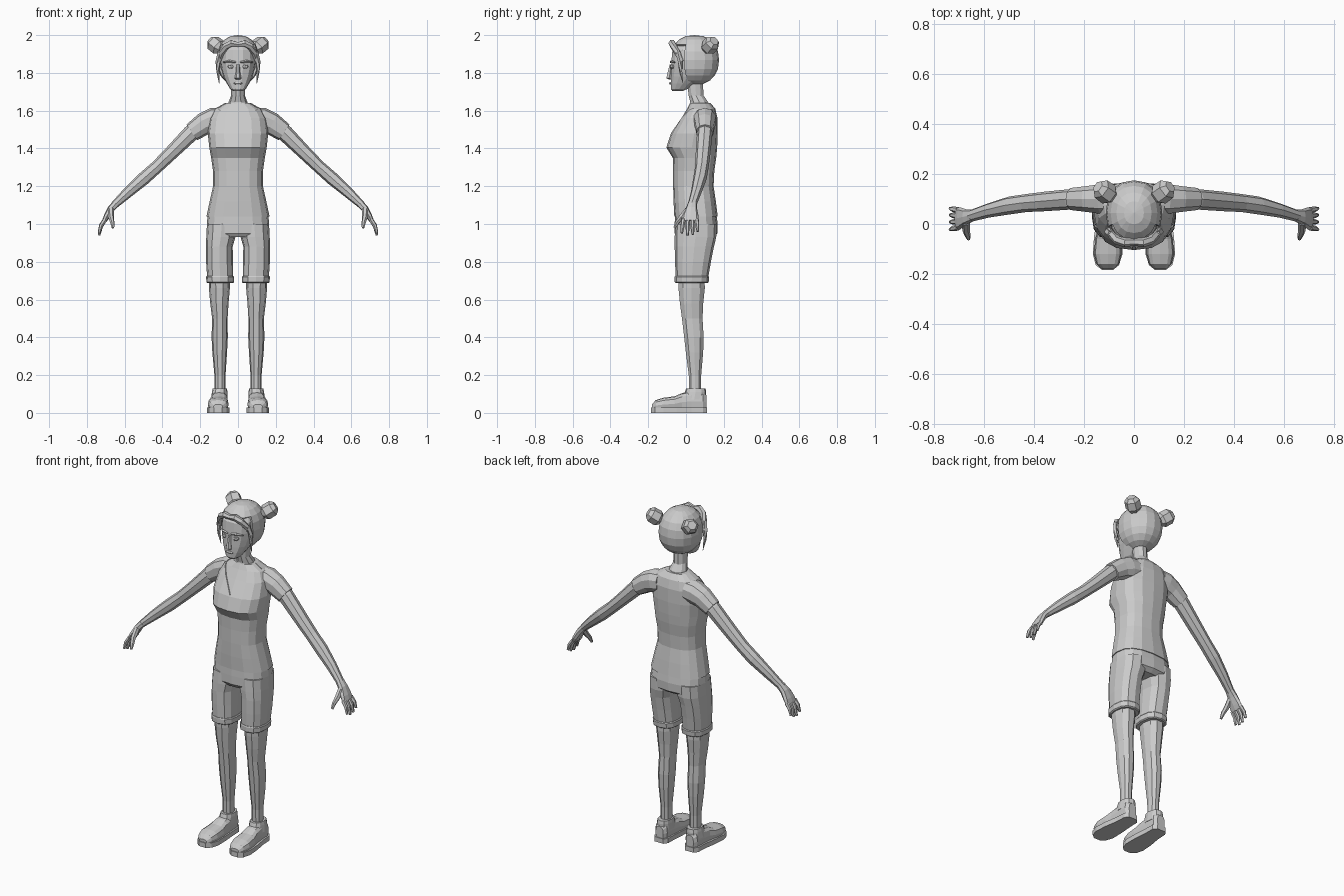
import bpy, bmesh, math
from mathutils import Vector as V

grey = bpy.data.materials.new("plain_grey")
grey.diffuse_color = (0.6, 0.6, 0.6, 1)


def finish(name, bm, mirror=False):
    bmesh.ops.recalc_face_normals(bm, faces=bm.faces)
    me = bpy.data.meshes.new(name)
    bm.to_mesh(me)
    bm.free()
    me.materials.append(grey)
    ob = bpy.data.objects.new(name, me)
    bpy.context.collection.objects.link(ob)
    if mirror:
        ob.modifiers.new("mirror", 'MIRROR')
    return ob


def power(t, p):
    return math.copysign(abs(t) ** (2 / p), t)


def loft(name, rings, n=12, p=2.0, mirror=False):
    """Skin a list of (centre, u, v) superellipse rings and cap the ends."""
    bm = bmesh.new()
    loops = []
    for c, u, v in rings:
        angles = [2 * math.pi * i / n for i in range(n)]
        loops.append([bm.verts.new(V(c) + V(u) * power(math.cos(a), p) + V(v) * power(math.sin(a), p))
                      for a in angles])
    for a, b in zip(loops, loops[1:]):
        for i in range(n):
            j = (i + 1) % n
            bm.faces.new((a[i], a[j], b[j], b[i]))
    bm.faces.new(loops[0])
    bm.faces.new(loops[-1])
    return finish(name, bm, mirror)


def level(z, x0, x1, y0, y1):
    """Horizontal ring from its extents."""
    return (((x0 + x1) / 2, (y0 + y1) / 2, z), ((x1 - x0) / 2, 0, 0), (0, (y1 - y0) / 2, 0))


def centred(rows, grow=0.0):
    return [level(z, -w - grow, w + grow, f - grow, b + grow) for z, w, f, b in rows]


def limb(rows):
    """Rings along a path of (x, y, z, radius, depth radius), tilted in the xz plane."""
    out = []
    for i, (x, y, z, r, d) in enumerate(rows):
        a, b = rows[max(i - 1, 0)], rows[min(i + 1, len(rows) - 1)]
        t = V((b[0] - a[0], 0, b[2] - a[2])).normalized()
        out.append(((x, y, z), (-t.z * r, 0, t.x * r), (0, d, 0)))
    return out


def tube(name, pts, radii, n=6, mirror=False):
    """Round tube through points."""
    rings = []
    for i, c in enumerate(pts):
        t = V(pts[min(i + 1, len(pts) - 1)]) - V(pts[max(i - 1, 0)])
        q = t.to_track_quat('Z', 'Y')
        rings.append((c, q @ V((radii[i], 0, 0)), q @ V((0, radii[i], 0))))
    return loft(name, rings, n, mirror=mirror)


# Shirt body with a V neckline
trunk = [(1.04, .167, -.062, .168), (1.12, .15, -.066, .158), (1.20, .132, -.068, .146),
         (1.28, .132, -.068, .15), (1.35, .142, -.07, .16), (1.405, .152, -.104, .165),
         (1.48, .16, -.08, .168), (1.56, .15, -.03, .167), (1.61, .122, 0, .155),
         (1.64, .07, .015, .13)]
shirt = loft("shirt", centred(trunk), 16, 2.5)
bm = bmesh.new()
outline = [(0, 1.485), (.11, 1.62), (.11, 1.72), (-.11, 1.72), (-.11, 1.62)]
f = bm.faces.new([bm.verts.new((x, -.3, z)) for x, z in outline])
ext = bmesh.ops.extrude_face_region(bm, geom=[f])
bmesh.ops.translate(bm, vec=(0, .37, 0), verts=[g for g in ext["geom"] if isinstance(g, bmesh.types.BMVert)])
cutter = finish("neckline_cutter", bm)
cutter.hide_render = True
cutter.hide_viewport = True
cut = shirt.modifiers.new("neckline", 'BOOLEAN')
cut.operation, cut.object, cut.solver = 'DIFFERENCE', cutter, 'EXACT'

# Skin under the neckline, and the neck
loft("chest", centred(trunk[5:], -.006), 16, 2.5)
loft("neck", centred([(1.59, .065, .01, .135), (1.645, .05, .02, .12), (1.68, .037, .012, .095),
                      (1.78, .037, .0, .09)]), 10)

# Sleeves and arms
loft("sleeve", limb([(.085, .1, 1.555, .062, .06), (.13, .1, 1.55, .066, .062),
                     (.18, .1, 1.53, .06, .054), (.245, .1, 1.485, .05, .046)]), 10, 2.2, True)
loft("arm", limb([(.20, .1, 1.515, .044, .04), (.25, .099, 1.48, .044, .041),
                  (.36, .09, 1.37, .037, .039), (.43, .084, 1.302, .034, .036),
                  (.50, .074, 1.24, .035, .036), (.58, .055, 1.17, .029, .029),
                  (.655, .032, 1.10, .02, .024)]), 8, 2.2, True)

# Hands
loft("palm", limb([(.645, .034, 1.11, .02, .024), (.672, .028, 1.08, .019, .031),
                   (.695, .023, 1.04, .016, .044), (.708, .021, 1.015, .012, .046)]), 8, 2.6, True)
for i, (y0, y1, drop) in enumerate([(.056, .062, .02), (.033, .036, .004), (.009, .008, 0), (-.014, -.022, .012)]):
    tube(f"finger_{i + 1}", [(.704, y0, 1.022), (.725, (y0 + y1) / 2, .985 + drop / 2), (.735, y1, .94 + drop)],
         [.0125, .011, .007], 6, True)
tube("thumb", [(.672, .008, 1.075), (.672, -.025, 1.035), (.666, -.045, 1.01), (.662, -.06, .98)],
     [.017, .015, .012, .007], 6, True)

# Shorts
loft("shorts_hips", centred([(1.055, .16, -.058, .16), (1.0, .165, -.06, .168), (.95, .166, -.06, .166),
                             (.93, .15, -.045, .14)]), 16, 2.6)
loft("shorts_leg", [level(1.0, .008, .164, -.057, .162), level(.93, .014, .168, -.06, .16),
                    level(.88, .028, .169, -.06, .148), level(.80, .027, .169, -.058, .132),
                    level(.70, .026, .162, -.054, .115)], 12, 2.5, True)
loft("shorts_cuff", [level(.725, .024, .165, -.058, .119), level(.72, .02, .169, -.061, .123),
                     level(.692, .021, .167, -.06, .12), level(.687, .027, .161, -.054, .114)], 12, 2.5, True)

# Legs
loft("leg", [level(.75, .045, .155, -.045, .10), level(.66, .043, .154, -.043, .103),
             level(.58, .05, .147, -.035, .094), level(.50, .055, .137, -.024, .09),
             level(.40, .054, .14, -.012, .096), level(.32, .058, .136, -.003, .093),
             level(.20, .066, .125, .013, .082), level(.09, .066, .126, .016, .08)], 10, 2.2, True)

# Shoes, lofted from heel to toe, plus soles and ankle collars
def across(y, x0, x1, z0, z1):
    return (((x0 + x1) / 2, y, (z0 + z1) / 2), ((x1 - x0) / 2, 0, 0), (0, 0, (z1 - z0) / 2))


loft("shoe", [across(.108, .075, .125, .015, .095), across(.09, .06, .139, .008, .112),
              across(.03, .057, .142, .008, .115), across(-.02, .054, .146, .008, .105),
              across(-.06, .05, .155, .008, .088), across(-.12, .05, .16, .008, .08),
              across(-.16, .06, .15, .01, .068), across(-.18, .08, .13, .012, .045)], 12, 2.8, True)
bm = bmesh.new()
side = [(.112, .072, .128), (.09, .055, .144), (.03, .053, .147), (-.05, .047, .16), (-.12, .046, .165),
        (-.165, .06, .153), (-.185, .085, .126)]
pts = [(b, y) for y, a, b in side] + [(a, y) for y, a, b in reversed(side)]
f = bm.faces.new([bm.verts.new((x, y, 0)) for x, y in pts])
ext = bmesh.ops.extrude_face_region(bm, geom=[f])
bmesh.ops.translate(bm, vec=(0, 0, .028), verts=[g for g in ext["geom"] if isinstance(g, bmesh.types.BMVert)])
finish("sole", bm, True)
loft("shoe_collar", [level(.07, .055, .143, -.02, .106), level(.11, .056, .138, -.006, .107),
                     level(.128, .058, .134, .0, .104)], 12, 2.3, True)

# Head and face
loft("head", centred([(1.703, .024, -.072, -.02), (1.715, .042, -.081, .01), (1.745, .06, -.082, .05),
                      (1.78, .078, -.082, .105), (1.82, .09, -.08, .13), (1.86, .097, -.08, .145),
                      (1.92, .094, -.074, .14), (1.96, .07, -.04, .11), (1.98, .04, -.01, .08)]), 14, 2.4)
loft("nose", centred([(1.765, .012, -.09, -.07), (1.772, .018, -.106, -.07), (1.80, .012, -.1, -.07),
                      (1.845, .008, -.088, -.07)]), 6)
loft("lips", centred([(1.738, .014, -.086, -.07), (1.745, .024, -.09, -.07), (1.753, .014, -.086, -.07)]), 8)
loft("eye", [level(1.822, .03, .046, -.083, -.06), level(1.832, .02, .056, -.086, -.055),
             level(1.842, .028, .05, -.084, -.06)], 8, mirror=True)
tube("eyebrow", [(.012, -.081, 1.856), (.045, -.078, 1.862), (.078, -.058, 1.856)], [.005, .007, .003], 4, True)

# Hair cap: a sphere opened over the face, with thickness
bm = bmesh.new()
bmesh.ops.create_uvsphere(bm, u_segments=16, v_segments=10, radius=1)
for v in bm.verts:
    x, y, z = (power(c, 2.25) for c in v.co)
    v.co = (.113 * x, .045 + .13 * y, 1.868 + .132 * z)
face_side = []
for f in bm.faces:
    c = f.calc_center_median()
    if c.z < 1.94 and c.y < -.02 or c.z < 1.83 and c.y < .02:
        face_side.append(f)
bmesh.ops.delete(bm, geom=face_side, context='FACES')
hair = finish("hair_cap", bm)
thick = hair.modifiers.new("thickness", 'SOLIDIFY')
thick.thickness, thick.offset = .012, -1

# Fringe, side strands and buns
tube("fringe", [(0, -.072, 1.95), (.035, -.074, 1.957), (.065, -.066, 1.94), (.088, -.045, 1.905),
                (.1, -.022, 1.86)], [.014, .019, .018, .016, .01], 6, True)
tube("side_strand", [(.094, -.042, 1.91), (.106, -.03, 1.86), (.106, -.028, 1.81), (.1, -.016, 1.745)],
     [.014, .013, .009, .001], 5, True)
centre, axis = V((.118, .13, 1.948)), V((.62, .45, .5)).normalized()
tube("hair_bun", [centre + axis * d for d in (-.045, -.025, .02, .04)], [.028, .044, .043, .026], 6, True)
